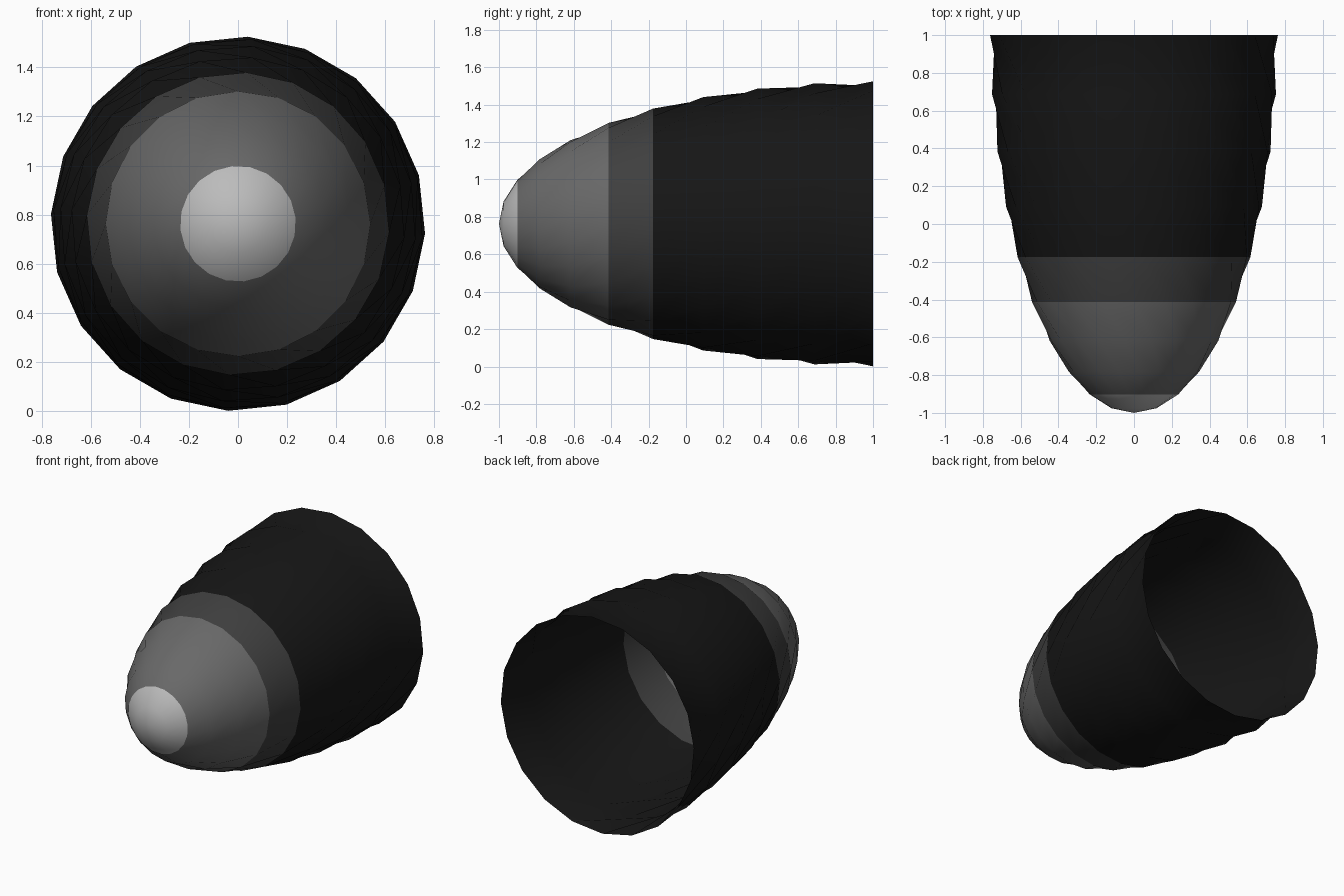
import bpy, bmesh
from math import sin, cos, radians

if "Cube" in bpy.data.objects:
    bpy.data.objects.remove(bpy.data.objects["Cube"])

SIDES, RINGS = 20, 10
RADIUS, LENGTH = 0.763, 2.0
TWIST = 61.5          # degrees of twist per unit of length
REAR_PHASE = -3.0     # angle of the first corner on the open rim

bm = bmesh.new()


# One ring of the half ellipsoid, turned further the nearer it is to the rim
def ring(k):
    a = radians(90 * k / RINGS)
    y = 1 - LENGTH * cos(a)
    r = RADIUS * sin(a)
    turn = REAR_PHASE + TWIST * (y - 1)
    pts = []
    for i in range(SIDES):
        t = radians(turn + 360 * i / SIDES)
        pts.append(bm.verts.new((r * cos(t), y, RADIUS + r * sin(t))))
    return pts


# Shade bands from light nose to near-black rear
def band(k):
    return 0 if k < 2 else 1 if k < 5 else 2 if k < 6 else 3


def face(verts, k):
    f = bm.faces.new(verts)
    f.smooth = True
    f.material_index = band(k)


# Nose cap
tip = bm.verts.new((0, -1, RADIUS))
rings = [ring(k) for k in range(1, RINGS + 1)]
for i in range(SIDES):
    face((tip, rings[0][i], rings[0][(i + 1) % SIDES]), 0)

# Twisted wall, split along the long diagonals; the rear stays open
for k, (a, b) in enumerate(zip(rings, rings[1:]), 1):
    for i in range(SIDES):
        j = (i + 1) % SIDES
        face((a[i], b[i], b[j]), k)
        face((a[i], b[j], a[j]), k)

bmesh.ops.recalc_face_normals(bm, faces=bm.faces)
mesh = bpy.data.meshes.new("twisted_shell")
bm.to_mesh(mesh)
bm.free()
shell = bpy.data.objects.new("twisted_shell", mesh)
bpy.context.collection.objects.link(shell)

# Greys along the shell
for name, v in (("nose_grey", 0.5), ("mid_grey", 0.14),
                ("dark_grey", 0.05), ("rear_black", 0.008)):
    mat = bpy.data.materials.new(name)
    mat.diffuse_color = (v, v, v, 1)
    mat.use_nodes = True
    mat.node_tree.nodes["Principled BSDF"].inputs["Base Color"].default_value = mat.diffuse_color
    mesh.materials.append(mat)
